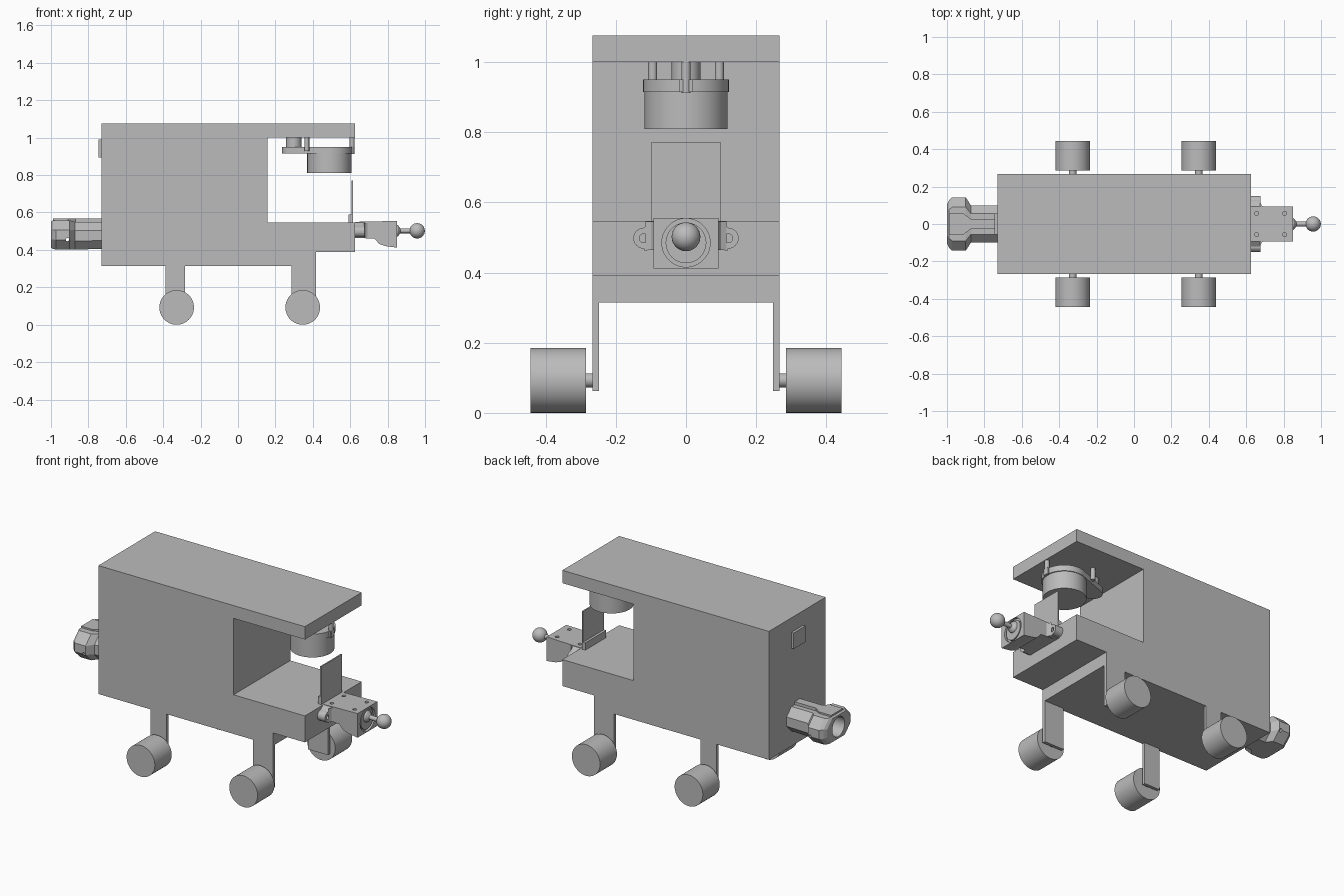
import bpy, bmesh, math
from mathutils import Vector

cube = bpy.data.objects.get("Cube")
if cube:
    bpy.data.objects.remove(cube, do_unlink=True)

grey = bpy.data.materials.new("plain grey")
grey.use_nodes = True
COL = (0.5, 0.5, 0.5, 1)
grey.diffuse_color = COL
grey.node_tree.nodes["Principled BSDF"].inputs["Base Color"].default_value = COL


def finish(name, bm, smooth=False):
    bmesh.ops.recalc_face_normals(bm, faces=bm.faces)
    me = bpy.data.meshes.new(name)
    bm.to_mesh(me)
    bm.free()
    me.materials.append(grey)
    ob = bpy.data.objects.new(name, me)
    bpy.context.collection.objects.link(ob)
    if smooth:
        bpy.ops.object.select_all(action='DESELECT')
        ob.select_set(True)
        bpy.context.view_layer.objects.active = ob
        bpy.ops.object.shade_smooth_by_angle(angle=math.radians(30))
    return ob


def loft(name, rings, smooth=False):
    """Skin a list of equal-length point rings and cap both ends."""
    bm = bmesh.new()
    vr = [[bm.verts.new(p) for p in ring] for ring in rings]
    n = len(vr[0])
    for a, b in zip(vr, vr[1:]):
        for i in range(n):
            bm.faces.new((a[i], a[(i + 1) % n], b[(i + 1) % n], b[i]))
    bm.faces.new(vr[0])
    bm.faces.new(vr[-1])
    return finish(name, bm, smooth)


def prism(name, pts, axis, lo, hi, smooth=False):
    place = {'x': lambda a, b, t: (t, a, b),
             'y': lambda a, b, t: (a, t, b),
             'z': lambda a, b, t: (a, b, t)}[axis]
    return loft(name, [[place(a, b, t) for a, b in pts] for t in (lo, hi)], smooth)


def box(name, x0, x1, y0, y1, z0, z1):
    return prism(name, [(x0, y0), (x1, y0), (x1, y1), (x0, y1)], 'z', z0, z1)


def circle(a, b, r, n=48, start=0.0, sweep=math.tau):
    return [(a + r * math.cos(start + sweep * i / n), b + r * math.sin(start + sweep * i / n))
            for i in range(n)]


def cyl(name, axis, a, b, r, lo, hi, n=48):
    return prism(name, circle(a, b, r, n), axis, lo, hi, True)


def cut(ob, cutters):
    """Subtract the cutters for good, then remove them."""
    bpy.context.view_layer.objects.active = ob
    for c in cutters:
        m = ob.modifiers.new("cut", 'BOOLEAN')
        m.operation, m.object, m.solver = 'DIFFERENCE', c, 'EXACT'
        bpy.ops.object.modifier_apply(modifier=m.name)
        bpy.data.objects.remove(c, do_unlink=True)


# Main hull: side profile with an open front bay under the roof
W = 0.266
prism("hull", [(-0.73, 0.315), (0.417, 0.315), (0.417, 0.39), (0.625, 0.39),
               (0.625, 0.547), (0.157, 0.547), (0.157, 1.0), (0.625, 1.0),
               (0.625, 1.076), (-0.73, 1.076)], 'y', -W, W)

# Legs, axles and wheels, mirrored left and right
for end, x0, x1, wx in (("rear", -0.387, -0.283, -0.328), ("front", 0.285, 0.417, 0.346)):
    for side, s in (("right", -1), ("left", 1)):
        def span(a, b):
            return sorted((s * a, s * b))
        tag = f"{end}_{side}"
        box("leg_" + tag, x0, x1, *span(0.248, W), 0.062, 0.315)
        cyl("axle_" + tag, 'y', wx, 0.093, 0.02, *span(0.25, 0.29), 24)
        cyl("wheel_" + tag, 'y', wx, 0.0925, 0.0925, *span(0.285, 0.443), 64)

# Rear panel button
box("rear_panel", -0.745, -0.73, -0.055, 0.055, 0.895, 0.99)

# Upright plate and its foot on the bay floor
box("upright_plate", 0.607, 0.615, -0.098, 0.098, 0.547, 0.772)
box("plate_foot", 0.592, 0.608, -0.098, 0.098, 0.547, 0.59)

# Hanging scanner: drum, teardrop mounting plate, drive and posts
cyl("scanner_drum", 'z', 0.488, 0, 0.118, 0.81, 0.918, 64)
tilt = math.acos((0.122 - 0.05) / 0.205)
outline = circle(0.49, 0, 0.122, 40, -(math.pi - tilt), 2 * (math.pi - tilt))
outline += circle(0.285, 0, 0.05, 16, math.pi - tilt, 2 * tilt)
prism("scanner_mount", outline, 'z', 0.915, 0.951, True)
cyl("scanner_drive", 'z', 0.298, 0, 0.041, 0.951, 1.0)
for name, x, y, z in (("left", 0.368, 0.095, 0.93), ("right", 0.368, -0.095, 0.93),
                      ("front", 0.61, 0, 0.913)):
    cyl("scanner_post_" + name, 'z', x, y, 0.013, z, 1.0, 20)
box("scanner_front_ear", 0.585, 0.62, -0.018, 0.018, 0.915, 0.951)

# Front coupler: body with swept underside, bolted flange
body = prism("front_coupler", [(0.625, 0.55), (0.85, 0.555), (0.85, 0.412), (0.79, 0.42),
                               (0.755, 0.432), (0.73, 0.46), (0.625, 0.465)], 'y', -0.093, 0.093)
holes = [cyl("hole_cutter", 'z', x, s * 0.057, 0.011, 0.52, 0.6, 16)
         for x in (0.655, 0.805) for s in (-1, 1)]
socket = cyl("socket_cutter", 'x', 0, 0.485, 0.069, 0.835, 0.9)
cut(body, holes + [socket])
for side, s in (("left", 1), ("right", -1)):
    # Rounded ear outline, blending into the body
    ear = [(s * y, z) for y, z in [(0.09, 0.465), (0.12, 0.463)]
           + circle(0.12, 0.498, 0.03, 12, -math.pi / 2, math.pi) + [(0.12, 0.528), (0.09, 0.55)]]
    e = prism("flange_ear_" + side, ear, 'x', 0.625, 0.675)
    cut(e, [cyl("ear_cutter", 'x', s * 0.12, 0.498, 0.013, 0.6, 0.7, 20)])
    web = [(0.675, s * 0.09), (0.675, s * 0.115), (0.682, s * 0.1), (0.697, s * 0.09)]
    prism("flange_web_" + side, web, 'z', 0.465, 0.545)
cyl("coupler_collar", 'x', 0, 0.485, 0.058, 0.83, 0.847)

# Tow ball: tapered stem and sphere
loft("ball_stem", [[(x, a, b) for a, b in circle(0, 0.502, r, 24)]
                   for x, r in ((0.84, 0.036), (0.855, 0.03), (0.868, 0.013), (0.93, 0.013))], True)
bm = bmesh.new()
bmesh.ops.create_uvsphere(bm, u_segments=32, v_segments=16, radius=0.041)
bmesh.ops.translate(bm, verts=bm.verts, vec=Vector((0.958, 0, 0.502)))
finish("tow_ball", bm, True)


# Rear coupler: octagonal neck opening into a broad socket head
def octagon(x, h, z0, z1, c):
    return [(x, -h, z0 + c), (x, -h + c, z0), (x, h - c, z0), (x, h, z0 + c),
            (x, h, z1 - c), (x, h - c, z1), (x, -h + c, z1), (x, -h, z1 - c)]


head = loft("rear_coupler", [octagon(*r) for r in (
    (-0.73, 0.1, 0.405, 0.55, 0.045), (-0.872, 0.1, 0.402, 0.55, 0.045),
    (-0.9, 0.143, 0.402, 0.558, 0.052), (-0.972, 0.143, 0.402, 0.558, 0.052),
    (-0.99, 0.125, 0.405, 0.558, 0.05), (-1.0, 0.105, 0.412, 0.55, 0.045))])
cut(head, [cyl("mouth_cutter", 'x', 0, 0.482, 0.058, -1.05, -0.93),
           cyl("pin_cutter", 'y', -0.912, 0.455, 0.009, -0.3, 0.3, 16)])
# Raised spine along the top, flaring at the head
prism("rear_coupler_spine", [(-0.73, -0.025), (-0.87, -0.025), (-0.91, -0.055), (-0.99, -0.055),
                             (-0.99, 0.055), (-0.91, 0.055), (-0.87, 0.025), (-0.73, 0.025)],
      'z', 0.53, 0.567)
